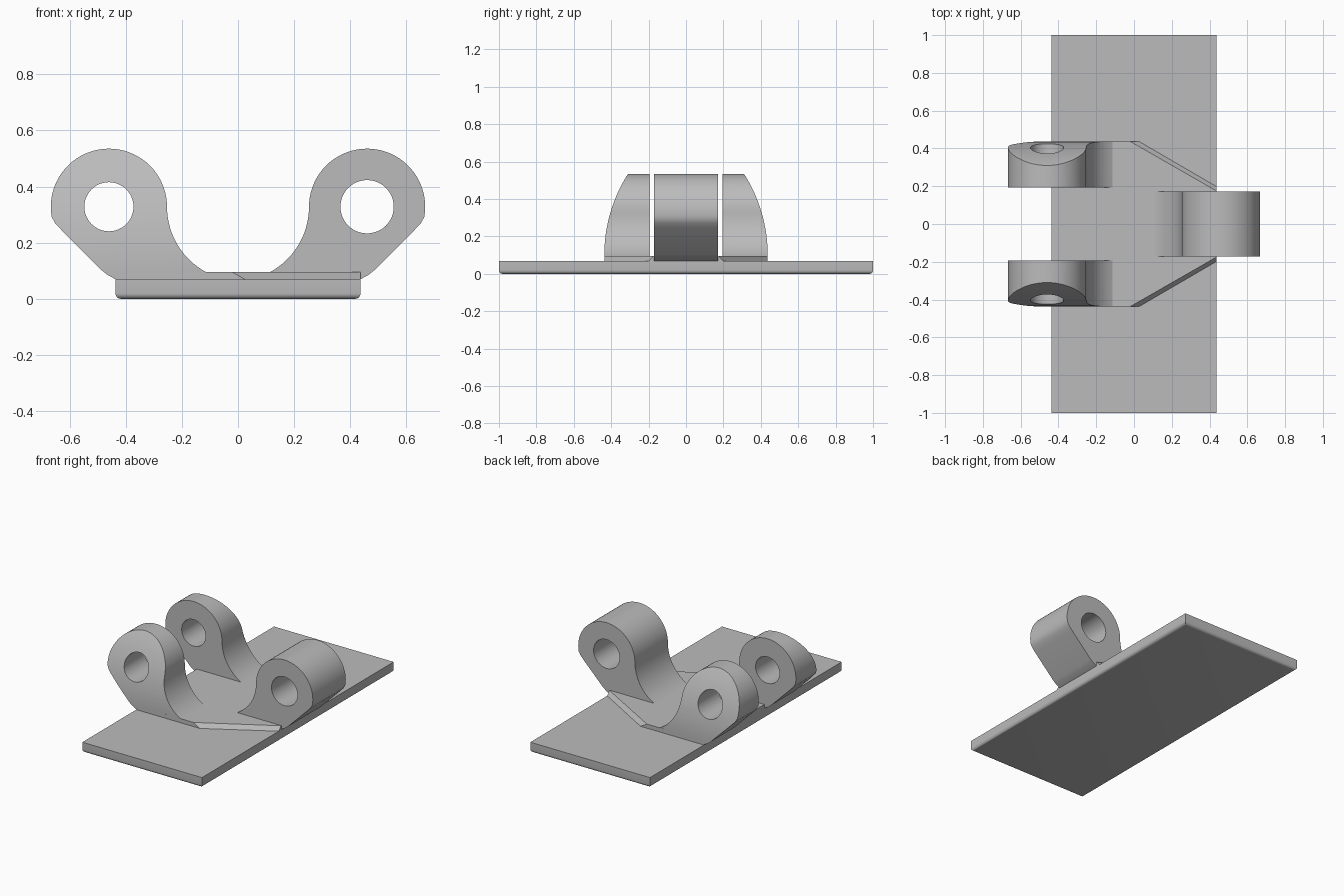
import bpy, bmesh, math

if "Cube" in bpy.data.objects:
    bpy.data.objects.remove(bpy.data.objects["Cube"], do_unlink=True)

GREY = (0.5, 0.5, 0.5, 1)
grey = bpy.data.materials.new("plain grey")
grey.use_nodes = True
grey.diffuse_color = GREY
grey.node_tree.nodes["Principled BSDF"].inputs["Base Color"].default_value = GREY

HALF_X = 0.437
PLATE_TOP, PAD_TOP = 0.068, 0.095
PIN_X, PIN_Z, EYE_R = 0.46, 0.328, 0.207


def add_object(name, bm):
    bmesh.ops.recalc_face_normals(bm, faces=bm.faces)
    mesh = bpy.data.meshes.new(name)
    bm.to_mesh(mesh)
    bm.free()
    mesh.materials.append(grey)
    obj = bpy.data.objects.new(name, mesh)
    bpy.context.collection.objects.link(obj)
    return obj


def loft(name, lower, upper):
    """Solid between two matching loops of points."""
    bm = bmesh.new()
    a = [bm.verts.new(p) for p in lower]
    b = [bm.verts.new(p) for p in upper]
    bm.faces.new(a)
    bm.faces.new(b)
    for i in range(len(a)):
        j = (i + 1) % len(a)
        bm.faces.new((a[i], a[j], b[j], b[i]))
    return add_object(name, bm)


def cylinder(name, axis, radius, length, centre, segments):
    bpy.ops.mesh.primitive_cylinder_add(
        vertices=segments, radius=radius, depth=length, location=centre,
        rotation=(math.pi / 2, 0, 0) if axis == "Y" else (0, math.pi / 2, 0))
    obj = bpy.context.object
    obj.name = name
    obj.data.materials.append(grey)
    return obj


def apply_boolean(obj, cutter, operation):
    mod = obj.modifiers.new("cut", "BOOLEAN")
    mod.operation, mod.object, mod.solver = operation, cutter, "EXACT"
    bpy.context.view_layer.objects.active = obj
    bpy.ops.object.modifier_apply(modifier=mod.name)
    bpy.data.objects.remove(cutter, do_unlink=True)


def smooth(obj):
    bpy.ops.object.select_all(action="DESELECT")
    obj.select_set(True)
    bpy.context.view_layer.objects.active = obj
    bpy.ops.object.shade_smooth_by_angle(angle=math.radians(30))


def knuckle_profile(side):
    """Round eye, straight outer flank and concave inner sweep."""
    pts = [(EYE_R * math.cos(math.radians(a)) - PIN_X,
            EYE_R * math.sin(math.radians(a)) + PIN_Z) for a in range(0, 191, 5)]
    pts += [(-0.652, 0.27), (-0.629, 0.245), (-0.486, 0.102), (-0.465, 0.085),
            (-HALF_X, 0.07), (-HALF_X, 0.05), (-0.11, 0.05)]
    centre, radius = 0.0115, 0.2645
    end = math.asin((PIN_Z - PAD_TOP) / radius)
    for i in range(16):
        a = end * (1 - i / 16)
        pts.append((centre - radius * math.cos(a), PIN_Z - radius * math.sin(a)))
    return [(-side * x, z) for x, z in pts]


def knuckle(name, side, y0, y1, hole):
    prof = knuckle_profile(side)
    obj = loft(name, [(x, y0, z) for x, z in prof], [(x, y1, z) for x, z in prof])
    pin = cylinder("pin_cutter", "Y", hole, 2, (side * PIN_X, 0, PIN_Z), 48)
    apply_boolean(obj, pin, "DIFFERENCE")
    return obj


# Base plate with rounded lower edges
bm = bmesh.new()
bmesh.ops.create_cube(bm, size=1)
for v in bm.verts:
    v.co = (v.co.x * 2 * HALF_X, v.co.y * 2, (v.co.z + 0.5) * PLATE_TOP)
bottom = [e for e in bm.edges if all(v.co.z < 0.01 for v in e.verts)]
bmesh.ops.bevel(bm, geom=bottom, offset=0.02, segments=5, profile=0.5, affect="EDGES")
smooth(add_object("base_plate", bm))


# Raised pad tapering toward the single knuckle, with sloped taper edges
def pad_loop(corner_x, end_y, z):
    half = [(-HALF_X, HALF_X), (corner_x, HALF_X), (HALF_X, end_y)]
    return [(x, -y, z) for x, y in half] + [(x, y, z) for x, y in reversed(half)]


loft("raised_pad", pad_loop(0.03, 0.2, PLATE_TOP - 0.002), pad_loop(-0.02, 0.175, PAD_TOP))

# Single knuckle
smooth(knuckle("centre_knuckle", 1, -0.172, 0.172, 0.095))

# Paired knuckles with curved outer faces
CURVE_R = 0.808
for name, s in (("front_knuckle", -1), ("back_knuckle", 1)):
    obj = knuckle(name, -1, s * 0.194, s * 0.45, 0.0875)
    drum = cylinder("curve_cutter", "X", CURVE_R, 3, (0, s * (HALF_X - CURVE_R), 0.1), 192)
    apply_boolean(obj, drum, "INTERSECT")
    smooth(obj)
